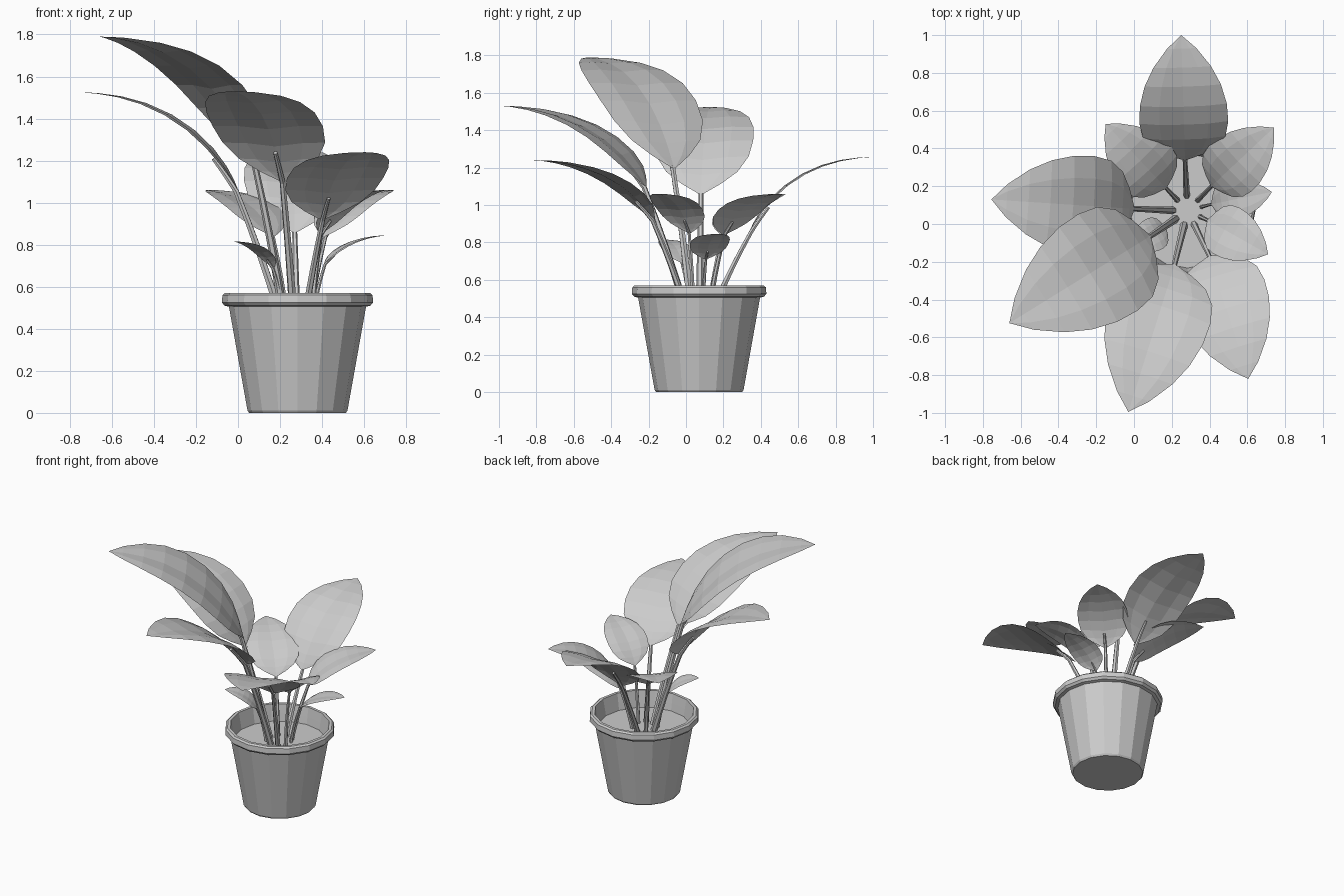
import bpy, math
from mathutils import Vector

if "Cube" in bpy.data.objects:
    bpy.data.objects.remove(bpy.data.objects["Cube"])

CX, CY = 0.283, 0.07   # pot centre


def make(name, verts, faces):
    me = bpy.data.meshes.new(name)
    me.from_pydata([tuple(v) for v in verts], [], faces)
    me.update()
    ob = bpy.data.objects.new(name, me)
    bpy.context.collection.objects.link(ob)
    return ob


def skin(name, rings):
    n = len(rings[0])
    verts = [v for ring in rings for v in ring]
    faces = []
    for k in range(len(rings) - 1):
        for i in range(n):
            j = (i + 1) % n
            faces.append((k * n + i, k * n + j, (k + 1) * n + j, (k + 1) * n + i))
    faces.append(tuple(reversed(range(n))))
    faces.append(tuple((len(rings) - 1) * n + i for i in range(n)))
    return make(name, verts, faces)


def lathe(name, prof, n=16):
    angles = [2 * math.pi * i / n for i in range(n)]
    return skin(name, [[(CX + r * math.cos(a), CY + r * math.sin(a), z) for a in angles]
                       for r, z in prof])


def bez(a, c, b, t):
    return a * (1 - t) ** 2 + c * (2 * t * (1 - t)) + b * t ** 2


def tube(name, pts, side, r0, r1, n=6):
    rings = []
    for k, p in enumerate(pts):
        tan = (pts[min(k + 1, len(pts) - 1)] - pts[max(k - 1, 0)]).normalized()
        u = (side - tan * side.dot(tan)).normalized()
        v = tan.cross(u)
        r = r0 + (r1 - r0) * k / (len(pts) - 1)
        rings.append([p + (u * math.cos(2 * math.pi * i / n) + v * math.sin(2 * math.pi * i / n)) * r
                      for i in range(n)])
    return skin(name, rings)


# pot with rolled rim, and soil disc inside
lathe("pot", [(0.23, 0), (0.238, 0.012), (0.326, 0.505), (0.347, 0.51), (0.36, 0.525),
              (0.357, 0.56), (0.345, 0.57), (0.325, 0.57), (0.313, 0.505), (0.303, 0.45)])
lathe("soil", [(0.303, 0.44), (0.303, 0.455)])

# leaf outline: position along midrib, fraction of half width
OUTLINE = [(0, 0.06), (0.05, 0.4), (0.12, 0.72), (0.23, 0.93), (0.37, 1.0), (0.52, 0.98),
           (0.67, 0.86), (0.8, 0.65), (0.92, 0.33), (1, 0.0)]
COLS = [-1, -0.55, 0, 0.55, 1]


def leaf(i, base, tip, half, rad):
    base, tip = Vector(base), Vector(tip)
    d = tip - base
    ctrl = base + Vector((d.x * 0.31, d.y * 0.31, d.z * 0.95))
    side = Vector((-d.y, d.x, 0)).normalized()

    def frame(t):
        p = bez(base, ctrl, tip, t)
        tan = ((ctrl - base) * (1 - t) + (tip - ctrl) * t).normalized()
        return p, tan, tan.cross(side).normalized() * -1 if tan.cross(side).z < 0 else tan.cross(side).normalized()

    # blade, creased along the midrib with edges rolling over
    verts, faces = [], []
    m = len(COLS)
    for t, w in OUTLINE[:-1]:
        p, tan, up = frame(t)
        for s in COLS:
            x = abs(s) * w * half
            lift = 0.14 * x - 0.13 * x * abs(s)
            sweep = 0.12 * x * (1 - t)
            verts.append(p + side * (s * w * half) + up * lift + tan * sweep)
    verts.append(tip)
    rows = len(OUTLINE) - 1
    for k in range(rows - 1):
        for c in range(m - 1):
            a = k * m + c
            faces.append((a, a + 1, a + m + 1, a + m))
    for c in range(m - 1):
        a = (rows - 1) * m + c
        faces.append((a, a + 1, rows * m))
    make(f"leaf_{i}", verts, faces)
    # stem rising from the soil and tucking under the blade
    out = Vector((base.x - CX, base.y - CY, 0)).normalized()
    root = Vector((CX, CY, 0.44)) + out * 0.075
    end = base - frame(0)[2] * rad * 0.5
    mid = root + (end - root) * 0.5 - out * 0.015
    pts = [bez(root, mid, end, t / 4) for t in range(5)]
    for t in (0.1, 0.2):
        p, tan, up = frame(t)
        pts.append(p - up * rad * 0.75)
    tube(f"stem_{i}", pts, side, rad, rad * 0.5)


# leaf base, leaf tip, half width, stem radius
LEAVES = [
    ((0.27, 0.34, 0.86), (0.25, 1.00, 1.257), 0.235, 0.018),
    ((0.00, 0.08, 1.06), (-0.755, 0.13, 1.525), 0.265, 0.021),
    ((0.085, -0.065, 1.20), (-0.66, -0.525, 1.79), 0.30, 0.022),
    ((0.215, -0.215, 1.10), (-0.03, -0.995, 1.53), 0.275, 0.021),
    ((0.40, -0.17, 0.92), (0.605, -0.82, 1.24), 0.24, 0.018),
    ((0.17, 0.19, 0.84), (-0.15, 0.53, 1.06), 0.17, 0.015),
    ((0.41, 0.20, 0.84), (0.74, 0.51, 1.06), 0.165, 0.015),
    ((0.41, 0.105, 0.71), (0.73, 0.17, 0.845), 0.105, 0.011),
    ((0.39, 0.02, 0.85), (0.71, -0.16, 1.06), 0.14, 0.014),
    ((0.17, -0.02, 0.69), (-0.02, -0.12, 0.815), 0.09, 0.011),
]
for i, spec in enumerate(LEAVES):
    leaf(i + 1, *spec)
